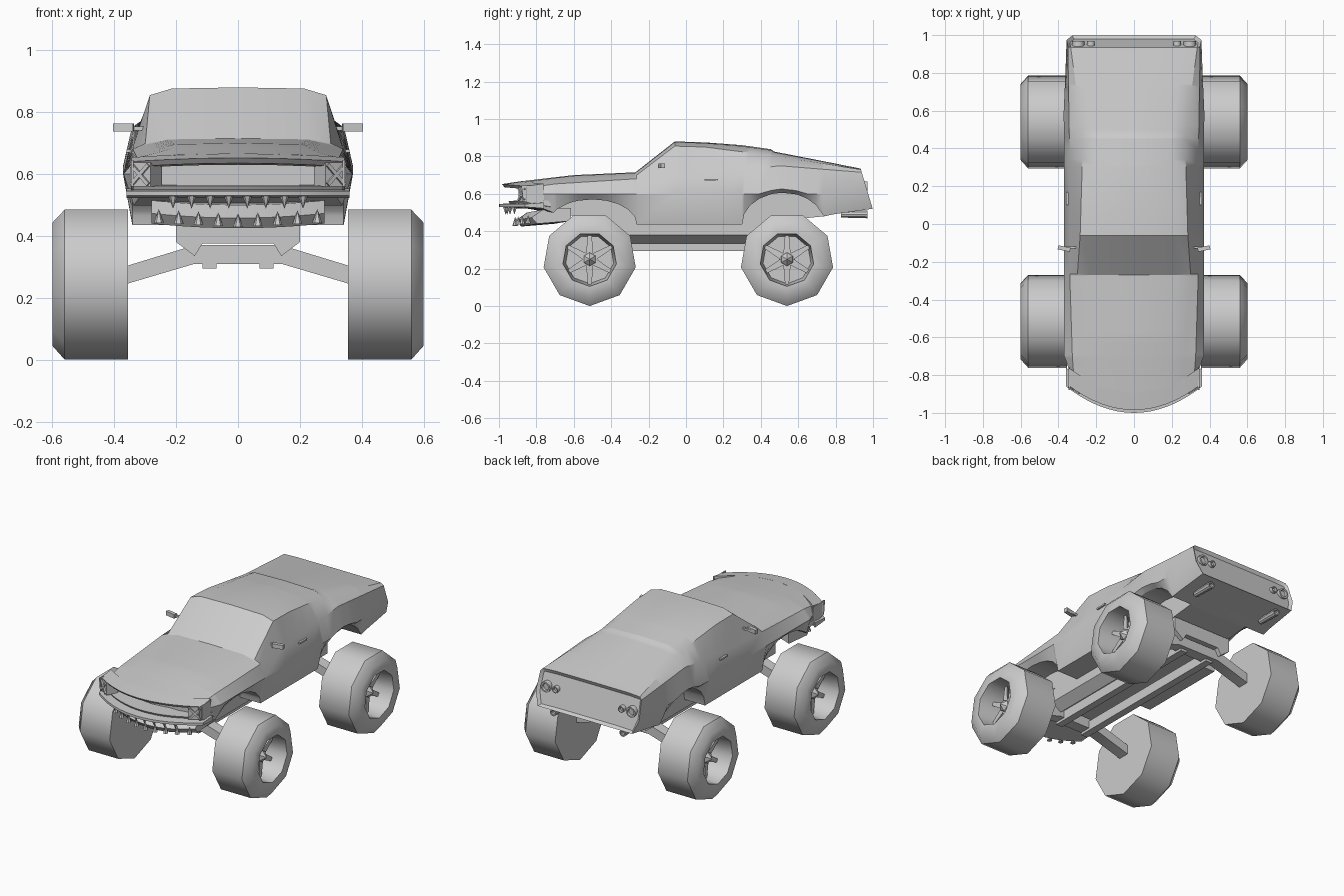
import bpy, bmesh, math
from mathutils import Matrix, Vector

if "Cube" in bpy.data.objects:
    bpy.data.objects.remove(bpy.data.objects["Cube"])

grey = bpy.data.materials.new("plain_grey")
grey.use_nodes = True
grey.diffuse_color = (0.6, 0.6, 0.6, 1)
grey.node_tree.nodes["Principled BSDF"].inputs["Base Color"].default_value = (0.6, 0.6, 0.6, 1)


def finish(name, bm, matrix=Matrix(), angle=30):
    bmesh.ops.remove_doubles(bm, verts=bm.verts, dist=0.0005)
    bmesh.ops.transform(bm, matrix=matrix, verts=bm.verts)
    bmesh.ops.recalc_face_normals(bm, faces=bm.faces)
    mesh = bpy.data.meshes.new(name)
    bm.to_mesh(mesh)
    bm.free()
    mesh.materials.append(grey)
    obj = bpy.data.objects.new(name, mesh)
    bpy.context.collection.objects.link(obj)
    bpy.ops.object.select_all(action="DESELECT")
    obj.select_set(True)
    bpy.context.view_layer.objects.active = obj
    bpy.ops.object.shade_smooth_by_angle(angle=math.radians(angle))
    return obj


def loft(rings, cap=True):
    """Skin a list of closed rings."""
    bm = bmesh.new()
    rows = [[bm.verts.new(p) for p in ring] for ring in rings]
    n = len(rows[0])
    for a, b in zip(rows, rows[1:]):
        for i in range(n):
            j = (i + 1) % n
            bm.faces.new((a[i], a[j], b[j], b[i]))
    ends = [bm.faces.new(r) for r in (rows[0], rows[-1])] if cap else []
    return bm, ends


def lathe(name, profile, sides, matrix, angle=30):
    """Revolve (radius, height) points about local z."""
    turns = [2 * math.pi * i / sides for i in range(sides)]
    rings = [[(r * math.cos(t), r * math.sin(t), h) for t in turns] for r, h in profile]
    return finish(name, loft(rings, False)[0], matrix, angle)


def box(name, centre, size, rotation=Matrix()):
    bm = bmesh.new()
    bmesh.ops.create_cube(bm, size=1)
    return finish(name, bm, Matrix.Translation(centre) @ rotation @ Matrix.Diagonal((*size, 1)))


def extrude(name, outline, axis, start, end):
    """Extrude a 2D outline: axis y uses (x, z) points."""
    rings = [[(a, s, b) if axis == "y" else (s, a, b) for a, b in outline] for s in (start, end)]
    return finish(name, loft(rings)[0])


def bow(x):
    return 0.14 * (x / 0.36) ** 2


def bowed_strip(name, section, half, drop=0.0):
    """Sweep a (y, z) section across the curved nose."""
    xs = [half * i / 8 for i in range(-8, 9)]
    rings = [[(x, y + bow(x), z - drop * (x / half) ** 2) for y, z in section] for x in xs]
    return finish(name, loft(rings)[0])


def curve(y, keys):
    if y <= keys[0][0]:
        return keys[0][1]
    for (a, u), (b, v) in zip(keys, keys[1:]):
        if y <= b:
            return u + (v - u) * (y - a) / (b - a)
    return keys[-1][1]


# Body guide lines along y
crown = [(-.9, .665), (-.6, .7), (-.27, .715), (-.06, .88), (.1, .875), (.3, .86),
         (.455, .838), (.47, .826), (.935, .735)]
edge_z = [(-.9, .655), (-.27, .695), (-.06, .855), (.1, .85), (.455, .805), (.935, .73)]
edge_x = [(-.9, .25), (-.27, .3), (-.06, .285), (.455, .27), (.935, .335)]
shoulder_z = [(-.9, .64), (-.27, .68), (0, .69), (.3, .725), (.5, .75), (.935, .715)]
shoulder_x = [(-.9, .32), (-.27, .34), (.3, .34), (.935, .35)]
waist_x = [(-.9, .345), (-.7, .37), (.6, .372), (.935, .357)]
sill_z = [(-.9, .53), (-.73, .5), (-.27, .435), (.3, .435), (.74, .48), (.935, .52)]
arches = [(-.5, .235, .13), (.52, .22, .165)]  # centre, half length, height


def body_ring(y):
    sill = curve(y, sill_z)
    low = sill
    for c, half, height in arches:
        t = 1 - ((y - c) / half) ** 2
        if t > 0:
            low = max(low, 0.44 + height * math.sqrt(t))
    w, top, ez, ex = (curve(y, k) for k in (waist_x, crown, edge_z, edge_x))
    side = [(0, sill), (.2, sill), (.2, low), (w - .03, low), (w, max(.6, low + .02)),
            (curve(y, shoulder_x), curve(y, shoulder_z)), (ex, ez),
            (ex * .75, top - .15 * (top - ez)), (0, top)]
    ring = side + [(-x, z) for x, z in reversed(side[1:-1])]
    front = min(1, max(0, (-.7 - y) / .2))
    lean = min(1, max(0, (y - .8) / .135))
    return [(x, y + front * bow(x) + lean * (.73 - z) * .3, z) for x, z in ring]


stations = {k[0] for k in crown + waist_x + shoulder_z} | {-.8, -.85, .2, .8, .86}
for c, half, height in arches:
    stations |= {round(c + half * math.cos(math.pi * i / 10), 3) for i in range(11)}
bm, ends = loft([body_ring(y) for y in sorted(stations)])
bmesh.ops.recalc_face_normals(bm, faces=bm.faces)
bmesh.ops.inset_region(bm, faces=[ends[1]], thickness=.018, depth=-.015)
finish("body_shell", bm)

# Nose: hood lip, grille, bumper and jaw
bowed_strip("hood_lip", [(-.985, .652), (-.97, .635), (-.89, .63), (-.89, .666)], .345, .012)
bowed_strip("grille_sill", [(-.95, .562), (-.94, .545), (-.85, .53), (-.85, .565)], .345)
bowed_strip("front_bumper", [(-1, .545), (-1, .53), (-.9, .522), (-.9, .553)], .36)
bowed_strip("lower_jaw", [(-.91, .458), (-.88, .425), (-.7, .44), (-.7, .51), (-.85, .5)], .28, -.015)
point_down = Matrix.Rotation(math.pi, 4, "X")
for i in range(8):
    x = (i - 3.5) * .06
    lathe("upper_tooth", [(0, 0), (.016, 0), (0, .042)], 6,
          Matrix.Translation((x, -.965 + bow(x), .53)) @ point_down)
for i in range(9):
    x = (i - 4) * .064
    lathe("lower_tooth", [(0, 0), (.016, 0), (0, .045)], 6,
          Matrix.Translation((x, -.915 + bow(x), .428 + .015 * abs(x) / .28)))

# Parts repeated on both sides
for s, side in ((1, "left"), (-1, "right")):
    # Headlight with crossed bars
    turn = Matrix.Rotation(s * .55, 4, "Z")
    lamp = Vector((s * .297, -.845, .598))
    box(side + "_headlight", lamp, (.078, .07, .078), turn)
    for tilt in (1, -1):
        box(side + "_headlight_bar", lamp + Vector((s * .018, -.03, 0)), (.09, .018, .012),
            turn @ Matrix.Rotation(tilt * math.pi / 4, 4, "Y"))
    extrude(side + "_nose_post", [(-.87, .56), (-.76, .53), (-.76, .645), (-.88, .645)],
            "x", s * .338, s * .346)
    # Mirror and door handle
    box(side + "_mirror_arm", (s * .33, -.125, .747), (.08, .012, .012))
    box(side + "_mirror", (s * .37, -.13, .75), (.066, .022, .026), Matrix.Rotation(s * .2, 4, "Z"))
    box(side + "_door_handle", (s * .352, .135, .675), (.016, .07, .01))
    # Tail lights and exhaust
    backward = Matrix.Rotation(-math.pi / 2, 4, "X")
    for x, r in ((.295, .032), (.228, .02)):
        lathe(side + "_tail_light", [(r, -.02), (r, .018), (r * .7, .018), (r * .6, .006), (0, .006)],
              14, Matrix.Translation((s * x, .952, .635)) @ backward)
    lathe(side + "_exhaust", [(.018, 0), (.022, .14), (.015, .14), (.013, .06), (0, .06)],
          10, Matrix.Translation((s * .24, .83, .49)) @ backward)
    # Wheels
    for end, y in (("front", -.515), ("rear", .54)):
        place = (Matrix.Translation((0, y, .25)) @ Matrix.Rotation(s * math.pi / 2, 4, "Y")
                 @ Matrix.Rotation(0 if s > 0 else math.pi, 4, "Z"))
        lathe(f"{end}_{side}_tyre", [(0, .355), (.25, .355), (.25, .56), (.205, .6), (.145, .6),
                                     (.13, .46), (0, .46)], 9, place, 45)
        lathe(f"{end}_{side}_hub", [(.045, .46), (.035, .53), (0, .56)], 6, place)
        for i in range(6):
            spoke = (place @ Matrix.Rotation(i * math.pi / 3, 4, "Z")
                     @ Matrix.Translation((0, 0, .51)) @ Matrix.Rotation(math.pi / 2, 4, "Y"))
            lathe(f"{end}_{side}_spoke", [(0, .01), (.024, .01), (.012, .135), (0, .135)], 3, spoke)
    # Chassis rails
    box(side + "_chassis_rail", (s * .092, 0, .325), (.045, 1.1, .06))

# Chassis with sloping lower sides
extrude("chassis", [(-.2, .46), (-.2, .38), (-.14, .335), (-.115, .375), (.115, .375),
                    (.14, .335), (.2, .38), (.2, .46)], "y", -.6, .6)

# Cranked axle beams
half_axle = [(.14, .37), (.37, .3), (.37, .242), (.14, .31)]
outline = half_axle + [(-x, z) for x, z in reversed(half_axle)]
for end, y in (("front", -.515), ("rear", .54)):
    extrude(end + "_axle", outline, "y", y - .035, y + .035)
